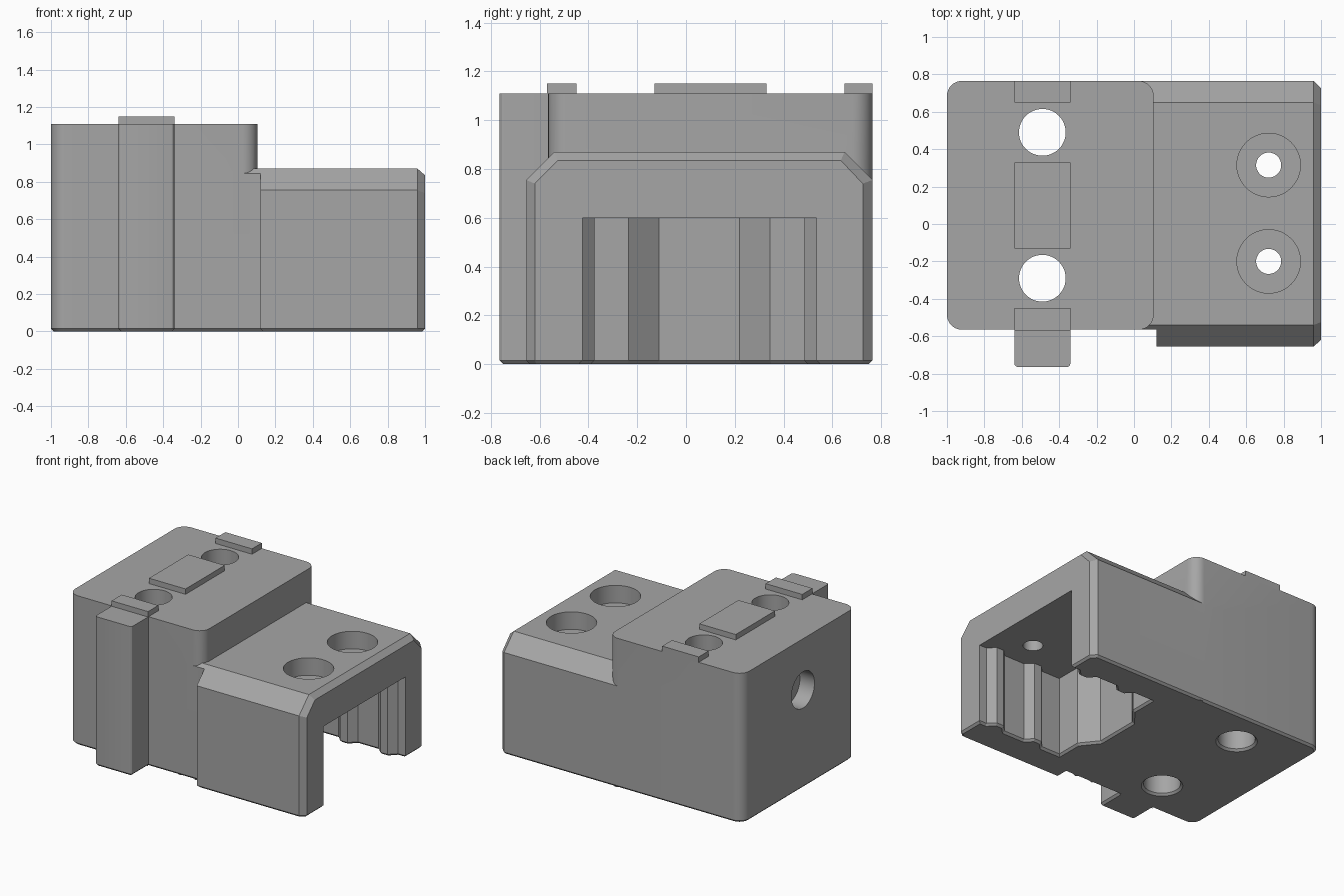
import bpy, bmesh, math
from mathutils import Vector

cube = bpy.data.objects.get("Cube")
if cube:
    bpy.data.objects.remove(cube, do_unlink=True)

grey = bpy.data.materials.new("plain grey")
grey.use_nodes = True
colour = (0.38, 0.38, 0.38, 1)
grey.diffuse_color = colour
grey.node_tree.nodes["Principled BSDF"].inputs["Base Color"].default_value = colour


def loft(name, rings):
    """Solid through matching rings of points, capped at both ends."""
    bm = bmesh.new()
    loops = [[bm.verts.new(p) for p in ring] for ring in rings]
    n = len(loops[0])
    for a, b in zip(loops, loops[1:]):
        for i in range(n):
            j = (i + 1) % n
            bm.faces.new((a[i], a[j], b[j], b[i]))
    bm.faces.new(loops[0])
    bm.faces.new(loops[-1])
    bmesh.ops.recalc_face_normals(bm, faces=bm.faces)
    mesh = bpy.data.meshes.new(name)
    bm.to_mesh(mesh)
    bm.free()
    mesh.materials.append(grey)
    ob = bpy.data.objects.new(name, mesh)
    bpy.context.collection.objects.link(ob)
    return ob


def prism(name, outline, z0, z1):
    return loft(name, [[(x, y, z) for x, y in outline] for z in (z0, z1)])


def rounded(x0, x1, y0, y1, r, steps=8):
    """Rectangle outline with rounded corners."""
    corners = [(x1 - r, y1 - r), (x0 + r, y1 - r), (x0 + r, y0 + r), (x1 - r, y0 + r)]
    pts = []
    for k, (cx, cy) in enumerate(corners):
        for s in range(steps + 1):
            a = math.pi / 2 * (k + s / steps)
            pts.append((cx + r * math.cos(a), cy + r * math.sin(a)))
    return pts


def box(name, x0, x1, y0, y1, z0, z1):
    return prism(name, [(x0, y0), (x1, y0), (x1, y1), (x0, y1)], z0, z1)


def circle(r, n=48):
    return [(r * math.cos(2 * math.pi * i / n), r * math.sin(2 * math.pi * i / n)) for i in range(n)]


def drill(name, x, y, r, z0, z1):
    return prism(name, [(x + a, y + b) for a, b in circle(r)], z0, z1)


def combine(ob, others, operation):
    """Apply booleans and discard the helper solids."""
    for other in others:
        other.hide_render = True
        mod = ob.modifiers.new(other.name, "BOOLEAN")
        mod.operation = operation
        mod.solver = "EXACT"
        mod.object = other
    bpy.context.view_layer.update()
    mesh = bpy.data.meshes.new_from_object(ob.evaluated_get(bpy.context.evaluated_depsgraph_get()))
    ob.modifiers.clear()
    ob.data = mesh
    for other in others:
        bpy.data.objects.remove(other, do_unlink=True)


# Low jaw block: bevelled profile running along x, inset at its end
outer = [(-0.655, 0), (-0.655, 0.755), (-0.54, 0.87), (0.65, 0.87), (0.765, 0.755), (0.765, 0)]
inner = [(-0.62, 0), (-0.62, 0.74), (-0.525, 0.835), (0.635, 0.835), (0.725, 0.74), (0.725, 0)]
body = loft("clamp_body", [[(x, y, z) for y, z in prof]
                           for x, prof in ((-0.1, outer), (0.96, outer), (1.0, inner))])
combine(body, [box("step_cutter", -0.3, 0.12, -0.9, -0.565, -0.1, 1.2)], "DIFFERENCE")

# Tall block and the front rib
combine(body, [prism("tall_block", rounded(-1, 0.105, -0.565, 0.765, 0.08), 0, 1.11),
               prism("front_rib", rounded(-0.64, -0.34, -0.765, -0.4, 0.02, 3), 0, 1.11)], "UNION")

# Notched pocket, mirrored about its centre line
mid = 0.055
half = [(1.1, 0.48), (0.94, 0.48), (0.89, 0.43), (0.83, 0.43), (0.78, 0.48), (0.61, 0.48),
        (0.56, 0.43), (0.5, 0.43), (0.45, 0.48), (0.3, 0.48), (0.3, 0.29), (0.2, 0.165)]
pocket = [(x, mid + w) for x, w in half] + [(x, mid - w) for x, w in reversed(half)]
cutters = [prism("pocket", pocket, -0.1, 0.6)]

# Bolt holes through the tall block, stepped screw holes in the jaw
for y in (0.49, -0.29):
    cutters.append(drill("bolt_hole", -0.49, y, 0.125, -0.1, 1.3))
for y in (0.315, -0.2):
    cutters.append(drill("screw_head_recess", 0.72, y, 0.17, 0.74, 1.0))
    cutters.append(drill("screw_hole", 0.72, y, 0.067, 0.5, 0.8))

# Blind recess in the end wall
cutters.append(loft("end_recess", [[(x, mid + a, 0.73 + b) for a, b in circle(0.135)] for x in (-1.1, -0.88)]))
combine(body, cutters, "DIFFERENCE")

# Small chamfer around every bottom edge
bm = bmesh.new()
bm.from_mesh(body.data)
bmesh.ops.remove_doubles(bm, verts=bm.verts, dist=1e-5)
rim = [e for e in bm.edges if all(abs(v.co.z) < 1e-4 for v in e.verts)
       and len(e.link_faces) == 2 and e.calc_face_angle() > 0.5]
bmesh.ops.bevel(bm, geom=rim, offset=0.015, segments=1, affect="EDGES", clamp_overlap=False)
bm.to_mesh(body.data)
bm.free()

# Raised keys along the top
for name, y0, y1 in (("front_key", -0.57, -0.45), ("middle_key", -0.13, 0.33), ("back_key", 0.65, 0.765)):
    box(name, -0.64, -0.34, y0, y1, 1.105, 1.15)

# Smooth round walls, keep edges sharp
for ob in bpy.data.objects:
    ob.select_set(ob == body)
bpy.context.view_layer.objects.active = body
bpy.ops.object.shade_smooth_by_angle(angle=math.radians(25))
